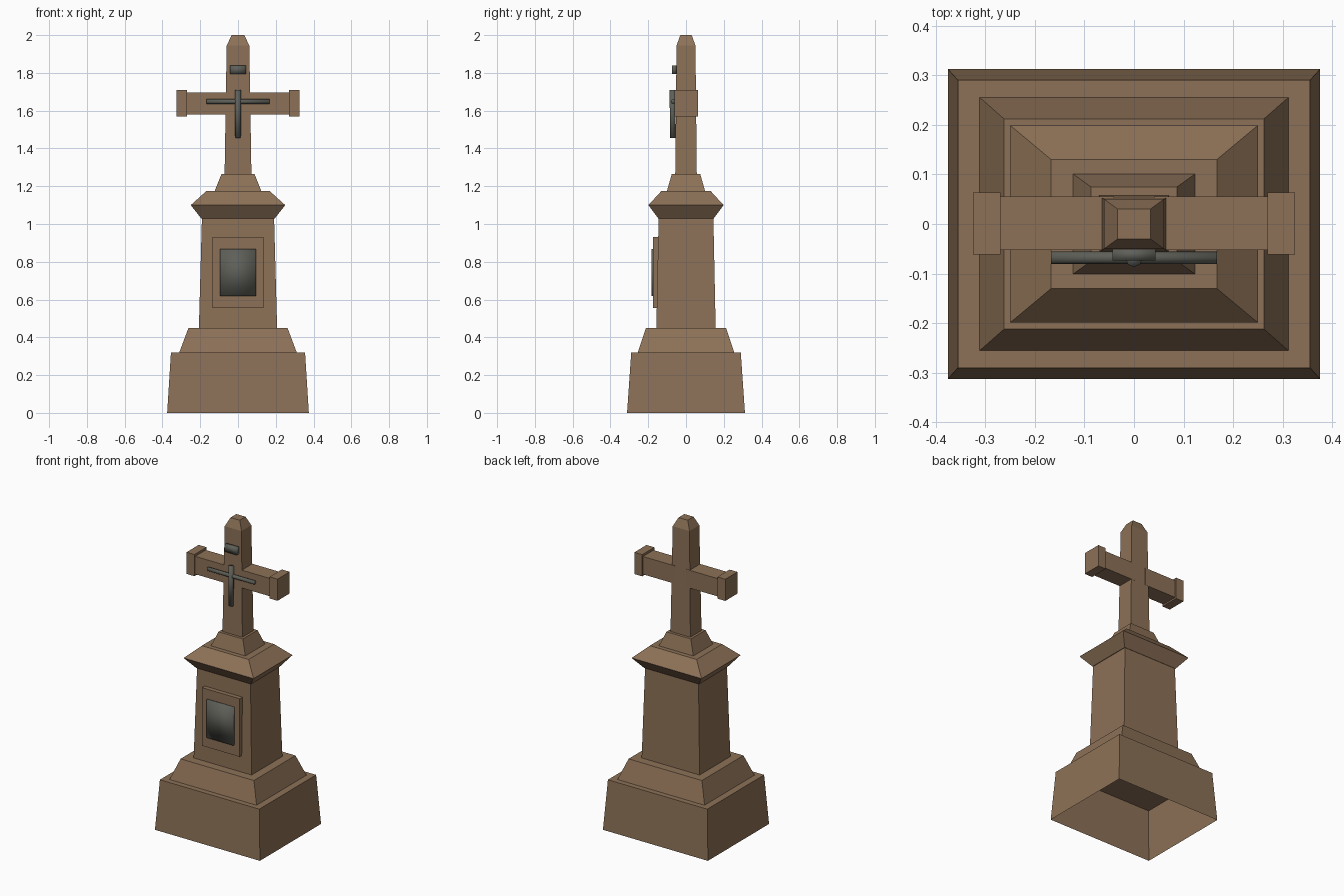
import bpy
import bmesh

cube = bpy.data.objects.get("Cube")
if cube:
    bpy.data.objects.remove(cube, do_unlink=True)


def make_material(name, colour):
    mat = bpy.data.materials.new(name)
    mat.use_nodes = True
    mat.diffuse_color = colour
    mat.node_tree.nodes["Principled BSDF"].inputs["Base Color"].default_value = colour
    return mat


stone = make_material("brown stone", (0.265, 0.165, 0.095, 1))
iron = make_material("dark iron", (0.115, 0.115, 0.10, 1))


def finish(name, bm, mat, smooth=False):
    bmesh.ops.recalc_face_normals(bm, faces=bm.faces)
    mesh = bpy.data.meshes.new(name)
    bm.to_mesh(mesh)
    bm.free()
    for poly in mesh.polygons:
        poly.use_smooth = smooth
    mesh.materials.append(mat)
    obj = bpy.data.objects.new(name, mesh)
    bpy.context.collection.objects.link(obj)
    return obj


def tower(name, rings, open_bottom=False):
    """Stack of rectangles (z, half width, half depth) joined by sloping walls."""
    bm = bmesh.new()
    loops = [[bm.verts.new((sx * hx, sy * hy, z))
              for sx, sy in ((-1, -1), (1, -1), (1, 1), (-1, 1))]
             for z, hx, hy in rings]
    for low, high in zip(loops, loops[1:]):
        for i in range(4):
            j = (i + 1) % 4
            bm.faces.new((low[i], low[j], high[j], high[i]))
    bm.faces.new(loops[-1])
    if not open_bottom:
        bm.faces.new(loops[0][::-1])
    return finish(name, bm, stone)


def box(name, x, y, z, mat, smooth=False):
    """Box from (min, max) pairs."""
    bm = bmesh.new()
    bmesh.ops.create_cube(bm, size=1)
    for v in bm.verts:
        v.co = [a + (c + 0.5) * (b - a) for c, (a, b) in zip(v.co, (x, y, z))]
    return finish(name, bm, mat, smooth)


def mirrored(obj):
    obj.modifiers.new("mirror", 'MIRROR')
    return obj


def rod(name, size, centre, axis, taper=1.0):
    """Eight-sided smooth rod filling the given box size, along axis x or z."""
    bm = bmesh.new()
    bmesh.ops.create_cone(bm, cap_ends=True, segments=8, radius1=0.5 * taper,
                          radius2=0.5, depth=1)
    for v in bm.verts:
        c = (v.co.z, v.co.y, v.co.x) if axis == "x" else v.co.copy()
        v.co = [m + s * k for m, s, k in zip(centre, size, c)]
    return finish(name, bm, iron, True)


# Pedestal, hollow at the bottom
tower("base", [(0, 0.375, 0.312), (0.32, 0.355, 0.29)], open_bottom=True)
tower("plinth", [(0.32, 0.311, 0.255), (0.45, 0.262, 0.212)], open_bottom=True)
tower("shaft", [(0.45, 0.207, 0.157), (1.03, 0.191, 0.145)])
tower("cornice", [(1.03, 0.195, 0.147), (1.10, 0.25, 0.199), (1.175, 0.167, 0.13)])
tower("cross_foot", [(1.175, 0.123, 0.101), (1.265, 0.087, 0.075)])

# Stone cross
tower("cross_post", [(1.265, 0.071, 0.057), (1.945, 0.06, 0.05), (2.0, 0.033, 0.03)])
mirrored(box("cross_arms", (0.04, 0.28), (-0.0525, 0.055), (1.58, 1.695), stone))
mirrored(box("arm_caps", (0.269, 0.325), (-0.061, 0.063), (1.57, 1.71), stone))

# Framed tablet on the front of the shaft
box("tablet_frame", (-0.135, 0.135), (-0.175, -0.14), (0.555, 0.93), stone)
box("tablet", (-0.096, 0.096), (-0.183, -0.17), (0.62, 0.867), iron, smooth=True)

# Iron crucifix and sign
rod("crucifix_upright", (0.034, 0.034, 0.255), (0, -0.070, 1.5825), "z", 0.85)
rod("crucifix_bar", (0.334, 0.025, 0.025), (0, -0.068, 1.648), "x")
box("sign", (-0.043, 0.043), (-0.074, -0.05), (1.794, 1.84), iron, smooth=True)
